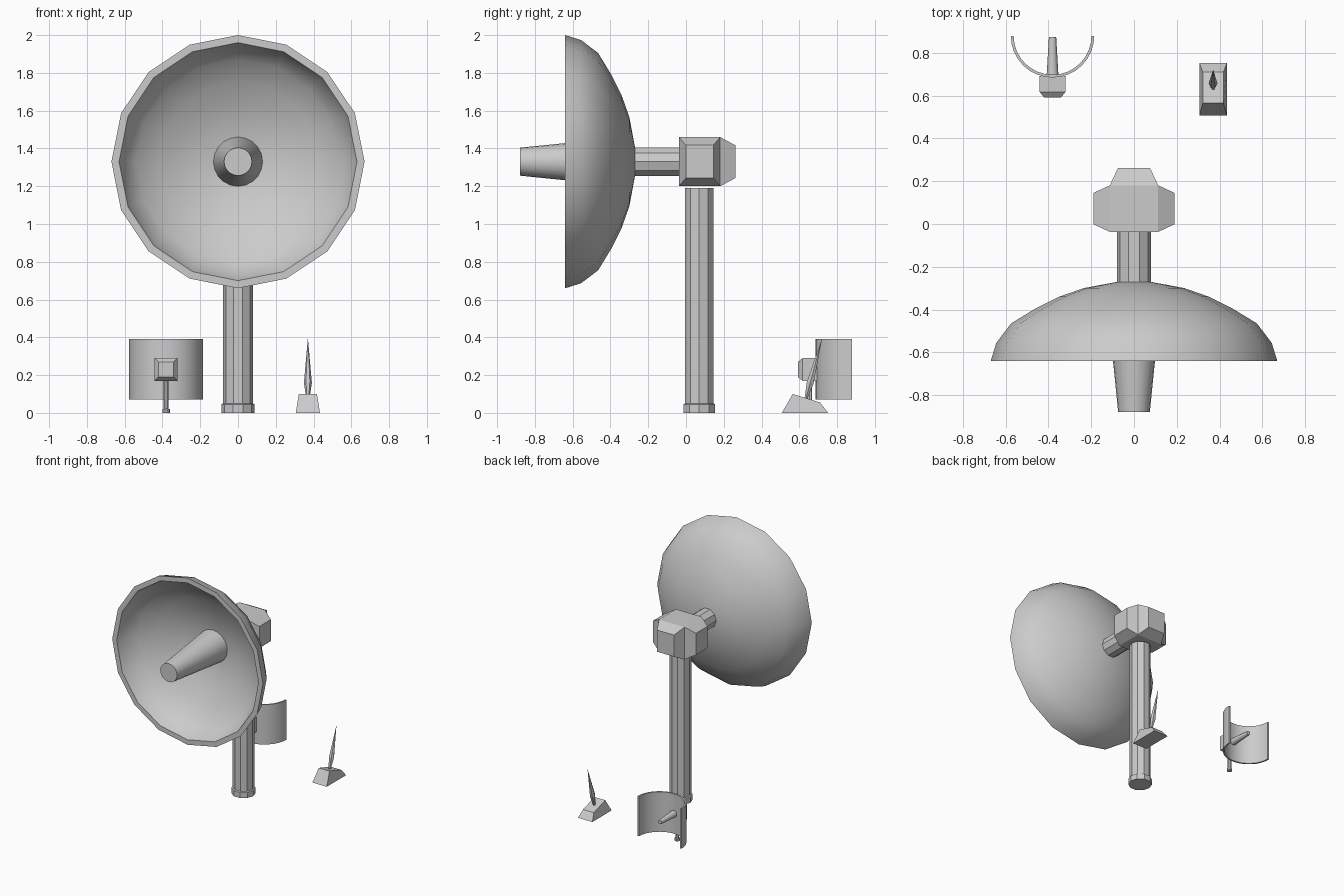
import bpy, bmesh, math
from mathutils import Vector

if "Cube" in bpy.data.objects:
    bpy.data.objects.remove(bpy.data.objects["Cube"])

def finish(name, bm, smooth=None):
    bmesh.ops.remove_doubles(bm, verts=bm.verts[:], dist=1e-5)
    bmesh.ops.recalc_face_normals(bm, faces=bm.faces[:])
    me = bpy.data.meshes.new(name)
    bm.to_mesh(me)
    bm.free()
    ob = bpy.data.objects.new(name, me)
    bpy.context.collection.objects.link(ob)
    if smooth:
        bpy.ops.object.select_all(action='DESELECT')
        bpy.context.view_layer.objects.active = ob
        ob.select_set(True)
        bpy.ops.object.shade_smooth_by_angle(angle=math.radians(smooth))
    return ob

def lathe(name, profile, sides, origin, axis, smooth=None):
    """Revolve (radius, height) points round an axis; ends are capped."""
    a = Vector(axis).normalized()
    u = Vector((1, 0, 0))
    v = a.cross(u)
    bm = bmesh.new()
    rings = []
    for r, h in profile:
        r = max(r, 0.0005)
        rings.append([bm.verts.new(Vector(origin) + a * h + r * (
            u * math.cos(2 * math.pi * i / sides) + v * math.sin(2 * math.pi * i / sides)))
            for i in range(sides)])
    for p, q in zip(rings, rings[1:]):
        for i in range(sides):
            j = (i + 1) % sides
            bm.faces.new((p[i], p[j], q[j], q[i]))
    bm.faces.new(rings[0])
    bm.faces.new(rings[-1])
    return finish(name, bm, smooth)

def tapered_box(name, centre, size, tapers):
    """Box whose chosen sides are pushed out into tapered blocks."""
    bm = bmesh.new()
    bmesh.ops.create_cube(bm, size=1)
    for vert in bm.verts:
        vert.co = Vector(centre) + Vector([c * s for c, s in zip(vert.co, size)])
    bm.normal_update()
    for normal, dist, scale in tapers:
        n = Vector(normal)
        face = max(bm.faces, key=lambda f: f.calc_center_median().dot(n) + f.normal.dot(n) * 10)
        new = bmesh.ops.extrude_discrete_faces(bm, faces=[face])['faces'][0]
        mid = new.calc_center_median()
        for vert in new.verts:
            vert.co = mid + (vert.co - mid) * scale + n * dist
        bm.normal_update()
    return finish(name, bm)

# Large dish: hollow bowl facing the front, with feed horn
Z = 1.33
lathe("large_dish", [(0, 0.27), (.075, 0.27), (.236, .30), (.35, .34), (.455, .392),
                     (.575, .465), (.644, .556), (.67, .64), (.63, .64), (.605, .57),
                     (.54, .492), (.425, .425), (.33, .378), (.22, .338), (.07, .31), (0, .31)],
      16, (0, 0, Z), (0, -1, 0), 40)
lathe("large_feed_horn", [(.132, .305), (.074, .88)], 20, (0, 0, Z), (0, -1, 0), 40)

# Large mount: arm, head and mast
lathe("large_arm", [(.08, .02), (.08, .28)], 10, (0, 0, Z), (0, -1, 0))
tapered_box("large_head", (0, .072, Z), (.226, .218, .26),
            [((1, 0, 0), .077, .67), ((-1, 0, 0), .077, .67), ((0, 1, 0), .08, .67)])
lathe("large_mast", [(.088, 0), (.088, .045), (.079, .05), (.079, 1.19)], 10,
      (0, .07, 0), (0, 0, 1))

# Small curved reflector, open to the back
SX, SY, R, T = -.381, .88, .195, .013
bm = bmesh.new()
cols = []
for i in range(17):
    t = math.pi * (1 + i / 16)
    cols.append([bm.verts.new((SX + r * math.cos(t), SY + r * math.sin(t), z))
                 for r, z in ((R, .07), (R, .39), (R - T, .39), (R - T, .07))])
for p, q in zip(cols, cols[1:]):
    for k in range(4):
        m = (k + 1) % 4
        bm.faces.new((p[k], p[m], q[m], q[k]))
bm.faces.new(cols[0])
bm.faces.new(cols[-1])
finish("small_reflector", bm, 40)

# Small mount: horn, head and post
lathe("small_feed_horn", [(.028, .69), (.017, .875)], 12, (SX, 0, .23), (0, 1, 0), 40)
tapered_box("small_head", (SX, .655, .23), (.12, .075, .12), [((0, -1, 0), .025, .67)])
lathe("small_post", [(.02, 0), (.02, .02), (.014, .022), (.014, .18)], 10,
      (SX, .655, 0), (0, 0, 1))

# Spike aerial on a wedge-shaped foot
AX = .37
foot = tapered_box("aerial_foot", (AX, .63, .05), (.128, .245, .1), [])
for vert in foot.data.vertices:
    if vert.co.z > .05:
        vert.co.x = AX + (vert.co.x - AX) * .75
        rear = vert.co.y > .63
        vert.co.y, vert.co.z = (.71, .055) if rear else (.565, .1)
lathe("aerial_spike", [(.008, 0), (.021, .09), (0, .332)], 6,
      (AX, .634, .072), (0, .086, .32))
